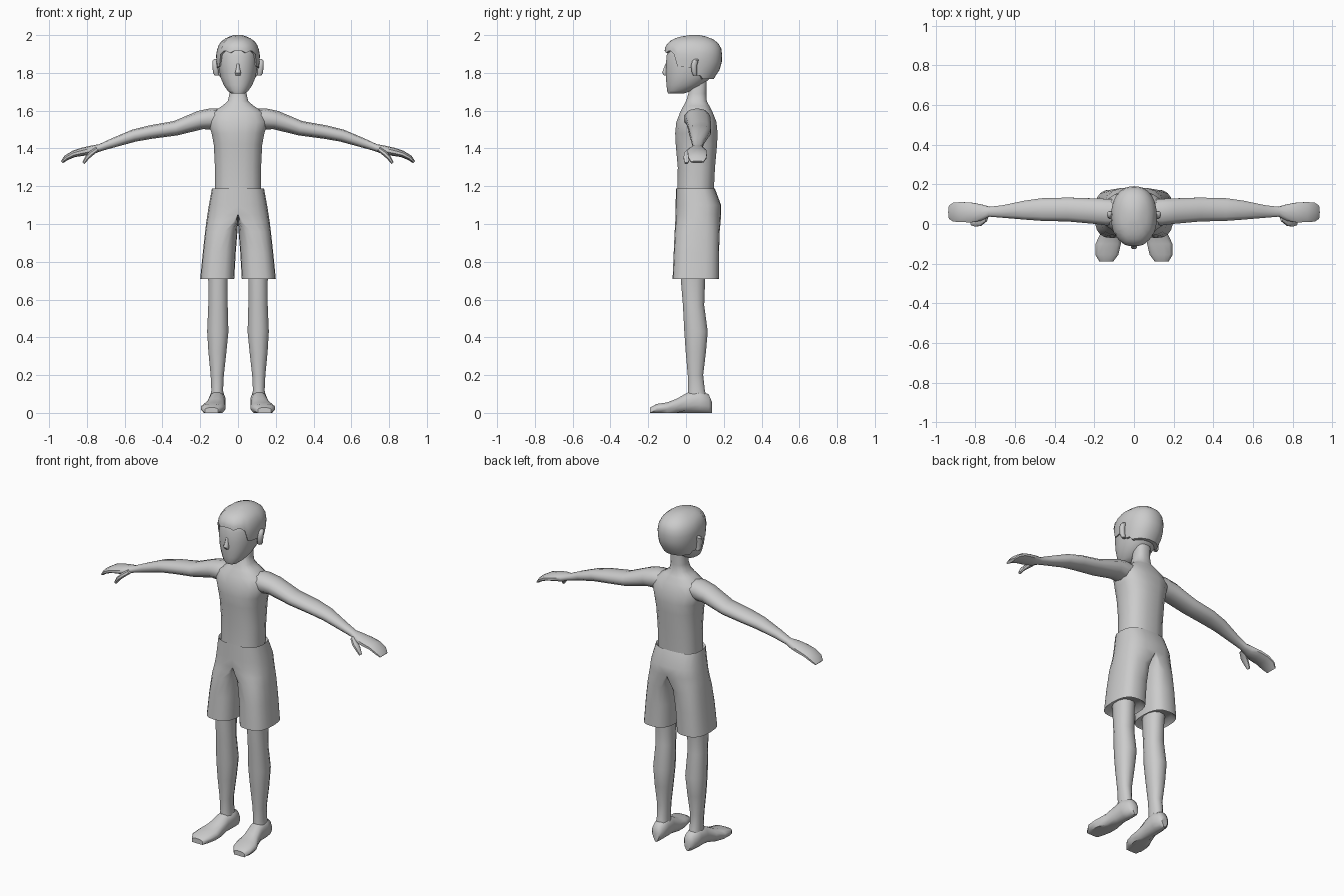
import bpy, bmesh, math
from mathutils import Vector

grey = bpy.data.materials.new("plain grey")
grey.diffuse_color = (0.6, 0.6, 0.6, 1)
X, Y, Z = Vector((1, 0, 0)), Vector((0, 1, 0)), Vector((0, 0, 1))


def finish(name, bm, mirror=False, angle=50):
    bmesh.ops.recalc_face_normals(bm, faces=bm.faces)
    me = bpy.data.meshes.new(name)
    bm.to_mesh(me)
    bm.free()
    me.materials.append(grey)
    ob = bpy.data.objects.new(name, me)
    bpy.context.collection.objects.link(ob)
    if mirror:
        ob.modifiers.new("mirror", 'MIRROR')
    bpy.ops.object.select_all(action='DESELECT')
    ob.select_set(True)
    bpy.context.view_layer.objects.active = ob
    bpy.ops.object.shade_smooth_by_angle(angle=math.radians(angle))
    return ob


def skin(bm, rings, caps=True):
    n = len(rings[0])
    vs = [[bm.verts.new(p) for p in r] for r in rings]
    for r, s in zip(vs, vs[1:]):
        for i in range(n):
            bm.faces.new((r[i], r[(i + 1) % n], s[(i + 1) % n], s[i]))
    if caps:
        bm.faces.new(vs[0])
        bm.faces.new(vs[-1])


def power(v, p):
    return math.copysign(abs(v) ** p, v)


def loft(name, rows, u, normal=None, n=12, p=0.9, mirror=False, floor=False, angle=50):
    """Rows are (x, y, z, half width along u, half width across)."""
    cs = [Vector(r[:3]) for r in rows]
    rings = []
    for i, r in enumerate(rows):
        t = normal or (cs[min(i + 1, len(cs) - 1)] - cs[max(i - 1, 0)]).normalized()
        v = t.cross(u)
        ring = []
        for k in range(n):
            a = 2 * math.pi * (k + 0.5) / n
            q = cs[i] + u * r[3] * power(math.cos(a), p) + v * r[4] * power(math.sin(a), p)
            if floor:
                q.z = 0 if q.z < 0.012 else q.z
            ring.append(q)
        rings.append(ring)
    bm = bmesh.new()
    skin(bm, rings)
    return finish(name, bm, mirror, angle)


# Torso and neck
loft("torso", [(0, .07, 1.77, .045, .04), (0, .06, 1.69, .046, .048), (0, .055, 1.65, .055, .056),
               (0, .055, 1.625, .085, .07), (0, .055, 1.59, .14, .088), (0, .055, 1.54, .16, .108),
               (0, .055, 1.48, .142, .114), (0, .055, 1.42, .13, .111), (0, .055, 1.3, .124, .1),
               (0, .05, 1.16, .124, .098)], X, Z, n=16, p=0.8)

# Arm with hand, and the thumb
loft("arm", [(.07, .06, 1.56, .065, .05), (.14, .06, 1.557, .07, .056), (.2, .065, 1.55, .067, .05),
             (.33, .073, 1.507, .063, .039), (.46, .073, 1.487, .06, .036), (.55, .07, 1.468, .05, .033),
             (.66, .063, 1.43, .033, .025), (.73, .062, 1.404, .026, .019), (.77, .058, 1.393, .043, .023),
             (.82, .058, 1.383, .052, .022), (.87, .06, 1.371, .053, .018), (.91, .06, 1.35, .05, .014),
             (.932, .06, 1.328, .035, .008)], Y, n=10, mirror=True)
loft("thumb", [(.745, .035, 1.397, .022, .016), (.775, .012, 1.375, .023, .016),
               (.80, .004, 1.35, .018, .012), (.818, .002, 1.322, .01, .008)], Y, n=8, mirror=True)

# Lower leg and foot
loft("leg", [(.11, .045, .85, .06, .075), (.106, .037, .7, .053, .066), (.106, .04, .57, .053, .058),
             (.107, .053, .43, .058, .064), (.109, .052, .32, .049, .055), (.11, .05, .2, .036, .042),
             (.11, .055, .12, .032, .046), (.11, .06, .06, .04, .055)], X, Z, mirror=True)
loft("foot", [(.105, .137, .035, .02, .025), (.107, .12, .05, .036, .05), (.11, .07, .06, .046, .06),
              (.112, .01, .055, .043, .055), (.12, -.05, .038, .052, .038), (.13, -.1, .028, .066, .028),
              (.137, -.155, .024, .06, .024), (.14, -.19, .015, .036, .014)], X, Y, mirror=True, floor=True)

# Shorts: flat-sided halves at the hips that round into separate legs
bm = bmesh.new()
rings = []
n = 20
for z, front, back, inner, outer, k in [
        (1.165, -.04, .14, 0, .125, 0), (1.187, -.053, .153, 0, .138, 0), (1.1, -.055, .186, 0, .154, 0),
        (1.05, -.056, .186, 0, .162, 0), (1.01, -.057, .183, 0, .168, .3), (.96, -.06, .178, .004, .174, .8),
        (.85, -.065, .175, .012, .186, 1), (.71, -.071, .174, .02, .2, 1), (.735, -.045, .15, .045, .175, 1)]:
    ring = []
    for i in range(n):
        a = 2 * math.pi * i / n
        c, s = power(math.cos(a), .75), power(math.sin(a), .75)
        mid, half = (inner + outer) / 2, (outer - inner) / 2
        x = (1 - k) * outer * max(c, 0) + k * (mid + half * c)
        ring.append(Vector((max(x, 0), (front + back) / 2 + (back - front) / 2 * s, z)))
    rings.append(ring)
skin(bm, rings)
inside = [f for f in bm.faces if all(v.co.x < 1e-4 for v in f.verts)]
bmesh.ops.delete(bm, geom=inside, context='FACES')
finish("shorts", bm, True)

# Head
loft("head", [(0, -.055, 1.69, .036, .04), (0, -.035, 1.705, .055, .066), (0, -.008, 1.735, .076, .096),
              (0, .012, 1.775, .093, .12), (0, .03, 1.83, .104, .138), (0, .035, 1.89, .106, .14),
              (0, .04, 1.94, .097, .128), (0, .04, 1.975, .065, .085)], X, Z, n=20, p=0.9, angle=60)

# Hair shell with a stepped lower edge
profile = [(1.76, .098, -.10, .14), (1.80, .108, -.112, .172), (1.85, .114, -.115, .189),
           (1.90, .116, -.115, .191), (1.94, .107, -.110, .185), (1.97, .086, -.085, .16),
           (1.99, .055, -.04, .12), (2.0, .02, .02, .07)]


def hair_point(z, a, grow):
    for lo, hi in zip(profile, profile[1:]):
        if z <= hi[0] + 1e-6:
            break
    t = (z - lo[0]) / (hi[0] - lo[0])
    w, f, b = [lo[i] + (hi[i] - lo[i]) * t for i in (1, 2, 3)]
    return Vector(((w + grow) * power(math.sin(a), .9),
                   (f + b) / 2 - ((b - f) / 2 + grow) * power(math.cos(a), .9), z))


def hairline(deg):
    d = min(deg, 360 - deg)
    for limit, z in [(12, 1.915), (28, 1.905), (40, 1.915), (50, 1.90), (64, 1.835),
                     (80, 1.83), (96, 1.825), (112, 1.785), (360, 1.768)]:
        if d <= limit:
            return z


n = 36
rings = []
for j in range(-1, 9):
    ring = []
    for i in range(n):
        a = 2 * math.pi * i / n
        low = hairline(360 * i / n)
        t = max(j, 0) / 8
        z = low + (2.0 - low) * (1 - (1 - t) ** 1.7)
        ring.append(hair_point(z, a, -.02 if j < 0 else 0))
    rings.append(ring)
bm = bmesh.new()
skin(bm, rings, caps=False)
bm.verts.ensure_lookup_table()
bm.faces.new(bm.verts[-n:])
finish("hair", bm)

# Ears, nose and eyes
loft("ear", [(.112, .048, 1.785, .012, .01), (.118, .044, 1.80, .016, .014), (.12, .042, 1.84, .016, .017),
             (.122, .05, 1.865, .014, .017), (.118, .055, 1.873, .008, .01)], X, Z, n=8, mirror=True)
loft("nose", [(0, -.102, 1.85, .006, .006), (0, -.108, 1.82, .011, .013), (0, -.111, 1.80, .017, .017),
              (0, -.105, 1.785, .012, .01)], X, Z, n=8)
loft("eye", [(.047, -.083, 1.838, .011, .008), (.047, -.084, 1.844, .009, .009),
             (.047, -.083, 1.85, .004, .006)], X, Z, n=8, mirror=True)
